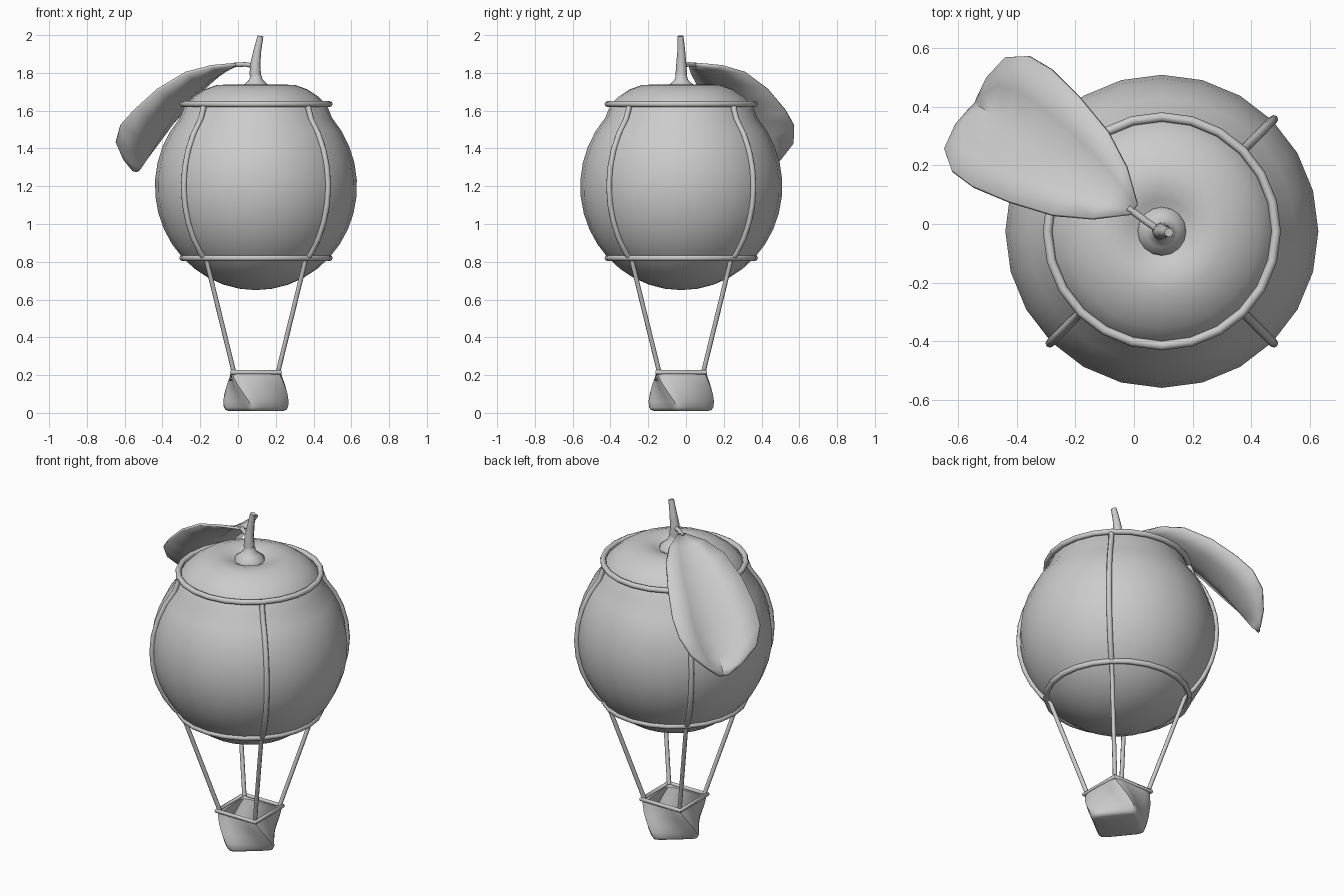
import bpy, bmesh, math
from mathutils import Vector

cube = bpy.data.objects.get("Cube")
if cube:
    bpy.data.objects.remove(cube, do_unlink=True)

grey = bpy.data.materials.new("plain grey")
grey.use_nodes = True
colour = (0.6, 0.6, 0.6, 1)
grey.diffuse_color = colour
grey.node_tree.nodes["Principled BSDF"].inputs["Base Color"].default_value = colour

CX, CY = 0.095, -0.025      # vertical axis of the balloon
DIAGONALS = [math.radians(45 + 90 * i) for i in range(4)]


def polar(angle, radius, z):
    return Vector((CX + radius * math.cos(angle), CY + radius * math.sin(angle), z))


def finish(obj, angle=50):
    obj.data.materials.clear()
    obj.data.materials.append(grey)
    bpy.ops.object.select_all(action='DESELECT')
    obj.select_set(True)
    bpy.context.view_layer.objects.active = obj
    bpy.ops.object.shade_smooth_by_angle(angle=math.radians(angle))
    return obj


def loft(name, rows, closed=True, angle=50):
    """Skin rows of points with quads; coincident points are merged."""
    bm = bmesh.new()
    grid = [[bm.verts.new(p) for p in row] for row in rows]
    n = len(rows[0])
    for a, b in zip(grid, grid[1:]):
        for i in range(n if closed else n - 1):
            j = (i + 1) % n
            bm.faces.new((a[i], a[j], b[j], b[i]))
    bmesh.ops.remove_doubles(bm, verts=bm.verts, dist=0.0005)
    bmesh.ops.recalc_face_normals(bm, faces=bm.faces)
    mesh = bpy.data.meshes.new(name)
    bm.to_mesh(mesh)
    bm.free()
    obj = bpy.data.objects.new(name, mesh)
    bpy.context.collection.objects.link(obj)
    return finish(obj, angle)


def lathe(name, profile, sides):
    return loft(name, [[polar(math.tau * i / sides, r, z) for i in range(sides)]
                       for r, z in profile])


def tube(name, points, radius, closed=False, scales=None):
    curve = bpy.data.curves.new(name, 'CURVE')
    curve.dimensions = '3D'
    curve.bevel_depth = radius
    curve.bevel_resolution = 2
    curve.use_fill_caps = True
    spline = curve.splines.new('POLY')
    spline.points.add(len(points) - 1)
    for i, p in enumerate(points):
        spline.points[i].co = (*p, 1)
        spline.points[i].radius = scales[i] if scales else 1
    spline.use_cyclic_u = closed
    obj = bpy.data.objects.new(name, curve)
    bpy.context.collection.objects.link(obj)
    bpy.ops.object.select_all(action='DESELECT')
    obj.select_set(True)
    bpy.context.view_layer.objects.active = obj
    bpy.ops.object.convert(target='MESH')
    return finish(bpy.context.view_layer.objects.active)


# Balloon: rounded fruit body with a dimple under the stem
upper = [(0, 1.69), (0.06, 1.70), (0.11, 1.725), (0.16, 1.738), (0.21, 1.735),
         (0.275, 1.712), (0.33, 1.675), (0.375, 1.63)]
lower = [(0.535 * math.cos(a), 1.2 + 0.55 * math.sin(a))
         for a in (math.radians(41 - 131 * i / 14) for i in range(15))]
lathe("balloon", upper + lower, 24)

# Hoops around the balloon
for name, z in (("upper_hoop", 1.635), ("lower_hoop", 0.82)):
    tube(name, [polar(math.tau * i / 24, 0.39, z) for i in range(24)], 0.016, True)

# Ribs between the hoops, and ropes down to the basket
for a in DIAGONALS:
    rib = [polar(a, 0.385, 1.635)]
    rib += [polar(a, 0.54 * math.cos(t), 1.2 + 0.55 * math.sin(t))
            for t in (math.radians(40 - 10 * i) for i in range(9))]
    rib.append(polar(a, 0.385, 0.82))
    tube("rib", rib, 0.015)
    tube("rope", [polar(a, 0.375, 0.82), polar(a, 0.165, 0.215)], 0.012)

# Basket: rounded square that twists from the rim down to the floor
def basket_row(z, half_diagonal, twist):
    row = []
    for i in range(40):
        a = math.tau * i / 40
        c, s = abs(math.cos(a)), abs(math.sin(a))
        r = half_diagonal * 0.76 / (c ** 9 + s ** 9) ** (1 / 9)
        row.append(polar(a + math.radians(twist), r, z))
    return row


walls = [(0.215, 0.175, 0), (0.19, 0.178, 3), (0.15, 0.18, 12), (0.10, 0.18, 24),
         (0.06, 0.178, 33), (0.03, 0.172, 38), (0.016, 0.163, 39), (0.01, 0.145, 39)]
inside = [(z + 0.015, d - 0.025, t) for z, d, t in reversed(walls[1:])]
rows = [basket_row(0.01, 0, 39)] + [basket_row(*w) for w in reversed(walls)]
rows += [basket_row(*w) for w in reversed(inside)] + [basket_row(0.025, 0, 39)]
loft("basket", rows)
tube("basket_rim", [polar(a, 0.182, 0.215) for a in DIAGONALS], 0.0125, True)

# Stem: flared foot, short column and tapering bent tip
lathe("stem_foot", [(0, 1.69), (0.085, 1.70), (0.08, 1.725), (0.055, 1.745),
                    (0.035, 1.765), (0.028, 1.79), (0, 1.79)], 16)
tube("stem", [(CX, CY, 1.76), (0.091, CY, 1.80), (0.092, CY, 1.85),
              (0.103, CY, 1.92), (0.119, CY - 0.004, 1.995)], 0.03,
     scales=[1, 1, 0.88, 0.68, 0.52])

# Leaf: a folded blade drooping away from the stem
tube("leaf_stalk", [(0.09, CY, 1.835), (0.04, 0.01, 1.845), (-0.02, 0.055, 1.842)], 0.012)
along, across = Vector((-0.832, 0.555, 0)), Vector((0.555, 0.832, 0))
root = Vector((0, 0.05, 0))
midrib = [(0, 1.845), (0.1, 1.81), (0.22, 1.74), (0.34, 1.65), (0.44, 1.54),
          (0.52, 1.43), (0.58, 1.35), (0.62, 1.30), (0.65, 1.28)]
edge = [(0, 0.02, 1.847), (0.1, 0.105, 1.835), (0.22, 0.17, 1.80), (0.37, 0.215, 1.71),
        (0.5, 0.24, 1.60), (0.59, 0.235, 1.52), (0.65, 0.19, 1.43),
        (0.665, 0.1, 1.345), (0.655, 0.03, 1.285)]
blade = []
for (ms, mz), (es, ew, ez) in zip(midrib, edge):
    row = []
    for t in (-1, -0.5, 0, 0.5, 1):
        k = abs(t)
        p = root + along * (ms + (es - ms) * k) + across * (ew * t)
        p.z = mz + (ez - mz) * k ** 1.3
        row.append(p)
    blade.append(row)
leaf = loft("leaf", blade, closed=False)
thick = leaf.modifiers.new("thickness", 'SOLIDIFY')
thick.thickness = 0.014
thick.offset = 0
